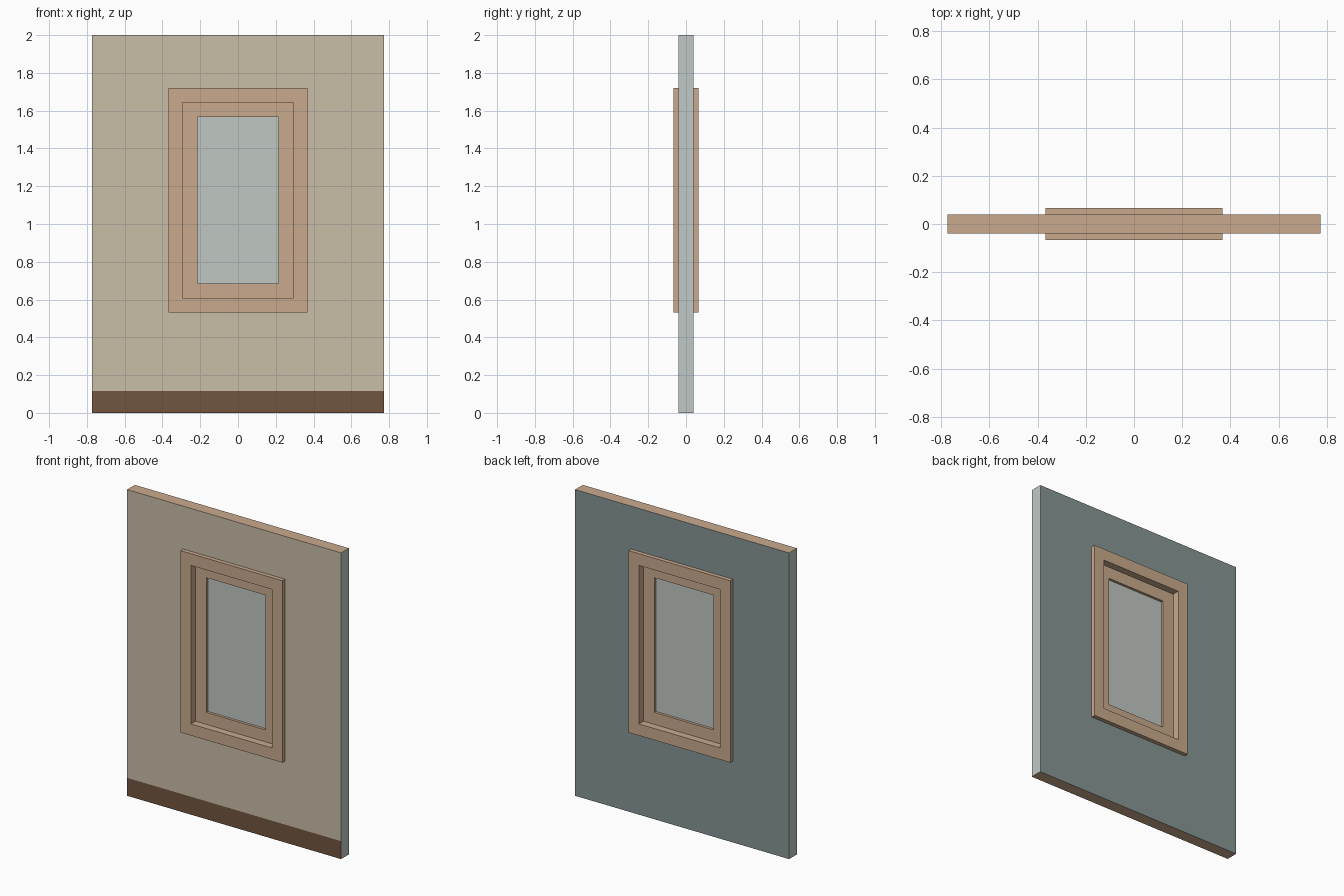
import bpy, bmesh

if "Cube" in bpy.data.objects:
    bpy.data.objects.remove(bpy.data.objects["Cube"])


def material(name, rgb):
    m = bpy.data.materials.new(name)
    lin = [((c / 255 + 0.055) / 1.055) ** 2.4 for c in rgb]
    m.diffuse_color = (*lin, 1.0)
    m.use_nodes = True
    m.node_tree.nodes["Principled BSDF"].inputs["Base Color"].default_value = m.diffuse_color
    return m


WALL_FRONT = material("beige plaster", (201, 189, 167))
WALL_BACK = material("slate grey", (136, 150, 149))
WALL_SIDE = material("pale grey", (192, 201, 197))
BASE = material("dark brown", (114, 85, 64))
WOOD = material("tan wood", (202, 170, 141))
GLASS = material("window glass", (192, 200, 196))


def finish(name, bm, mats):
    bmesh.ops.recalc_face_normals(bm, faces=bm.faces)
    me = bpy.data.meshes.new(name)
    bm.to_mesh(me)
    bm.free()
    for m in mats:
        me.materials.append(m)
    ob = bpy.data.objects.new(name, me)
    bpy.context.collection.objects.link(ob)
    return ob


def ring(outer, inner, depth):
    """Rectangular ring; rects are (half width, z low, z high), depth is half thickness."""
    bm = bmesh.new()

    def loop(rect, y):
        w, lo, hi = rect
        return [bm.verts.new((x, y, z)) for x, z in ((-w, lo), (w, lo), (w, hi), (-w, hi))]

    loops = [loop(outer, -depth), loop(outer, depth), loop(inner, depth), loop(inner, -depth)]
    for k in range(4):
        a, b = loops[k], loops[(k + 1) % 4]
        for i in range(4):
            j = (i + 1) % 4
            bm.faces.new((a[i], a[j], b[j], b[i]))
    return bm


WALL_RECT = (0.773, 0.0, 2.0)
TRIM_RECT = (0.367, 0.532, 1.72)
SASH_RECT = (0.293, 0.608, 1.643)
PANE_RECT = (0.214, 0.686, 1.566)

# Wall panel with window opening, painted skirting band on the front only
BAND = 0.117
bm = ring(WALL_RECT, TRIM_RECT, 0.04)
bmesh.ops.bisect_plane(bm, geom=bm.verts[:] + bm.edges[:] + bm.faces[:],
                       plane_co=(0, 0, BAND), plane_no=(0, 0, 1))
bmesh.ops.recalc_face_normals(bm, faces=bm.faces)
for f in bm.faces:
    n = f.normal
    if n.y < -0.5:
        f.material_index = 3 if f.calc_center_median().z < BAND else 0
    elif n.y > 0.5:
        f.material_index = 1
    elif abs(n.x) > 0.5:
        f.material_index = 2
    else:
        f.material_index = 4
finish("wall_panel", bm, [WALL_FRONT, WALL_BACK, WALL_SIDE, BASE, WOOD])

# Window casing standing proud on both sides, and the recessed sash
finish("window_casing", ring(TRIM_RECT, SASH_RECT, 0.067), [WOOD])
finish("window_sash", ring(SASH_RECT, PANE_RECT, 0.02), [WOOD])

# Glass pane
bm = bmesh.new()
bmesh.ops.create_cube(bm, size=1)
w, lo, hi = PANE_RECT
for v in bm.verts:
    v.co = (v.co.x * 2 * w, v.co.y * 0.006, (lo + hi) / 2 + v.co.z * (hi - lo))
finish("glass_pane", bm, [GLASS])
